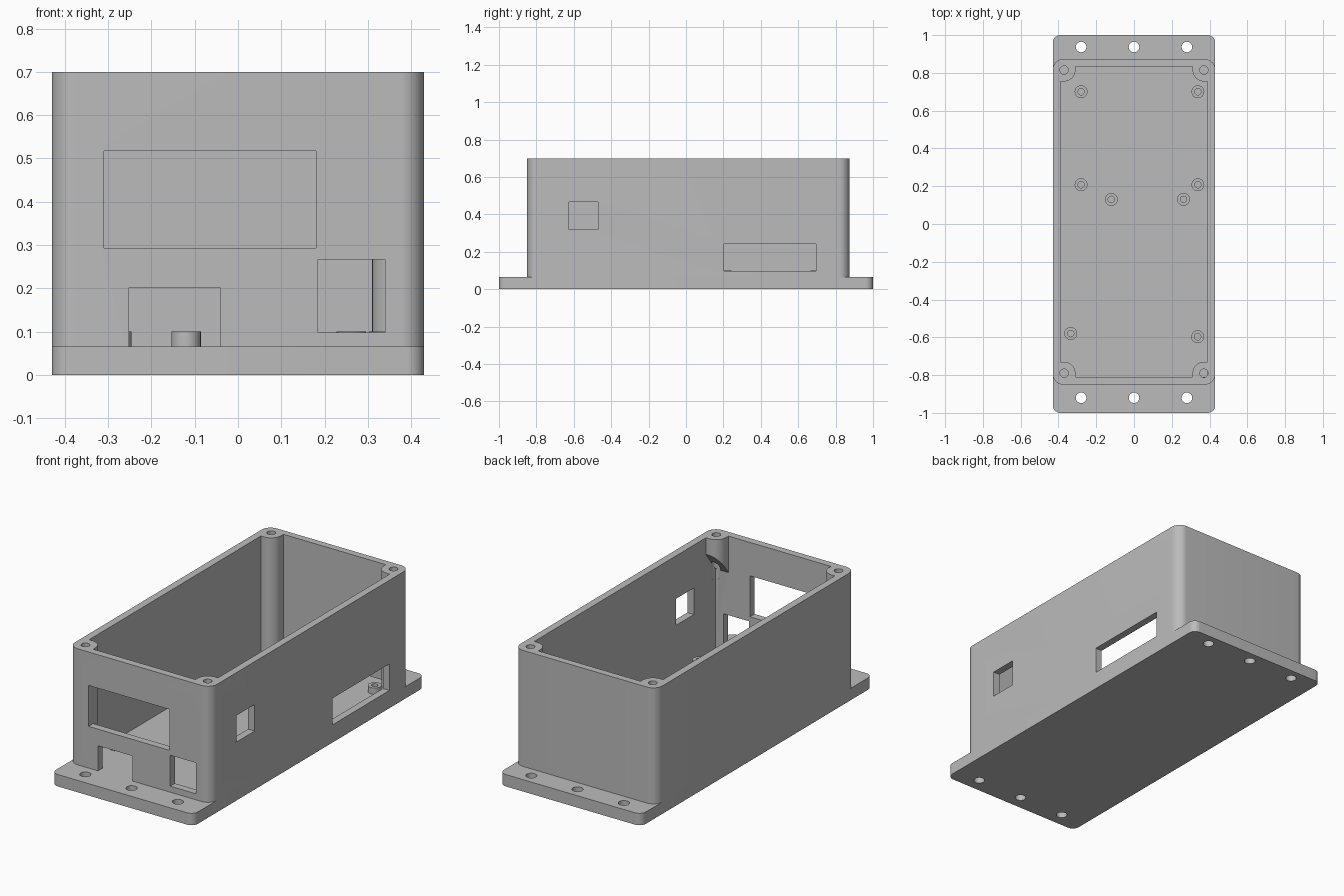
import bpy, bmesh, math
from mathutils import Vector

cube = bpy.data.objects.get("Cube")
if cube:
    bpy.data.objects.remove(cube, do_unlink=True)

# One plain grey plastic
grey = bpy.data.materials.new("light grey plastic")
grey.use_nodes = True
COLOUR = (0.5, 0.5, 0.5, 1)
grey.diffuse_color = COLOUR
grey.node_tree.nodes["Principled BSDF"].inputs["Base Color"].default_value = COLOUR

FLOOR, TOP = 0.065, 0.70
HALF_X, FRONT, BACK = 0.43, -0.85, 0.873     # outer wall faces
IN_X, IN_FRONT, IN_BACK = 0.39, -0.81, 0.835  # inner wall faces
POST_X, POST_FRONT, POST_BACK, POST_R = 0.37, -0.79, 0.815, 0.06


def to_object(name, bm):
    bmesh.ops.recalc_face_normals(bm, faces=bm.faces)
    mesh = bpy.data.meshes.new(name)
    bm.to_mesh(mesh)
    bm.free()
    mesh.materials.append(grey)
    obj = bpy.data.objects.new(name, mesh)
    bpy.context.collection.objects.link(obj)
    return obj


def prism(name, points, offset):
    """Extrude a closed outline of 3D points along an offset."""
    bm = bmesh.new()
    face = bm.faces.new([bm.verts.new(p) for p in points])
    out = bmesh.ops.extrude_face_region(bm, geom=[face], use_keep_orig=True)
    verts = [g for g in out["geom"] if isinstance(g, bmesh.types.BMVert)]
    bmesh.ops.translate(bm, verts=verts, vec=Vector(offset))
    return to_object(name, bm)


def arc(cx, cy, r, start, end, n=12):
    return [(cx + r * math.cos(math.radians(start + (end - start) * i / n)),
             cy + r * math.sin(math.radians(start + (end - start) * i / n)))
            for i in range(n + 1)]


def upright(name, outline, z0, z1):
    return prism(name, [(x, y, z0) for x, y in outline], (0, 0, z1 - z0))


def rounded_rect(hx, y0, y1, r):
    return (arc(hx - r, y1 - r, r, 0, 90) + arc(-hx + r, y1 - r, r, 90, 180)
            + arc(-hx + r, y0 + r, r, 180, 270) + arc(hx - r, y0 + r, r, 270, 360))


def cylinder(name, x, y, r, z0, z1):
    return upright(name, arc(x, y, r, 0, 360, 32)[:-1], z0, z1)


def box(name, x, y, z):
    outline = [(x[0], y[0]), (x[1], y[0]), (x[1], y[1]), (x[0], y[1])]
    return upright(name, outline, *z)


def cut(target, cutter):
    cutter.hide_render = True
    mod = target.modifiers.new("cut", "BOOLEAN")
    mod.operation, mod.solver, mod.object = "DIFFERENCE", "EXACT", cutter
    bpy.context.view_layer.objects.active = target
    bpy.ops.object.modifier_apply(modifier=mod.name)
    bpy.data.objects.remove(cutter, do_unlink=True)


def smooth(obj):
    bpy.ops.object.select_all(action="DESELECT")
    obj.select_set(True)
    bpy.context.view_layer.objects.active = obj
    bpy.ops.object.shade_smooth_by_angle(angle=math.radians(30))


# Base plate with mounting holes in both flanges
base = upright("base_plate", rounded_rect(HALF_X, -1, 1, 0.04), 0, FLOOR)
for x in (-0.28, 0, 0.28):
    for y in (-0.92, 0.937):
        cut(base, cylinder("hole_cutter", x, y, 0.028, -0.1, 0.2))
smooth(base)

# Enclosure walls: the cavity outline leaves a rounded screw post in each corner
walls = upright("enclosure_walls", rounded_rect(HALF_X, FRONT, BACK, 0.055), FLOOR, TOP)
cavity = []
for sx, py, iy, a0, a1 in ((1, POST_BACK, IN_BACK, 270, 180),
                           (-1, POST_BACK, IN_BACK, 360, 270),
                           (-1, POST_FRONT, IN_FRONT, 90, 0),
                           (1, POST_FRONT, IN_FRONT, 180, 90)):
    curve = arc(sx * POST_X, py, POST_R, a0, a1)
    side = (sx * IN_X, curve[0][1] if abs(curve[0][0] - sx * POST_X) < 1e-4 else curve[-1][1])
    end = (sx * (POST_X - POST_R), iy)
    cavity += [side] + curve + [end] if sx * (py - 0.01) > 0 else [end] + curve + [side]
cut(walls, upright("cavity_cutter", cavity, 0, 0.9))

# The front left post stops high up with a sloped underside
slope = [(0.28, IN_FRONT, 0), (0.28, -0.70, 0), (0.28, -0.70, 0.65), (0.28, IN_FRONT, 0.50)]
cut(walls, prism("slope_cutter", slope, (IN_X - 0.28, 0, 0)))

# Screw holes in the posts
for x in (-POST_X, POST_X):
    for y in (POST_FRONT, POST_BACK):
        cut(walls, cylinder("screw_cutter", x, y, 0.022, 0.45, 0.9))

# Front openings
for x, z in (((-0.31, 0.18), (0.293, 0.517)),
             ((-0.252, -0.042), (0.0, 0.202)),
             ((0.185, 0.34), (0.098, 0.267))):
    cut(walls, box("front_cutter", x, (-0.95, IN_FRONT + 0.005), z))

# Left side openings
for y, z in (((-0.625, -0.47), (0.32, 0.465)), ((0.203, 0.695), (0.097, 0.242))):
    cut(walls, box("side_cutter", (IN_X - 0.005, 0.6), y, z))
smooth(walls)

# Circuit board standoffs with blind holes
STANDOFFS = [(-0.28, 0.70), (0.338, 0.70), (-0.28, 0.208), (0.338, 0.208),
             (-0.12, 0.13), (0.262, 0.13), (-0.335, -0.58), (0.337, -0.597)]
for i, (x, y) in enumerate(STANDOFFS, 1):
    standoff = cylinder(f"standoff_{i}", x, y, 0.034, FLOOR - 0.01, 0.10)
    cut(standoff, cylinder("bore_cutter", x, y, 0.017, FLOOR + 0.001, 0.2))
    smooth(standoff)
